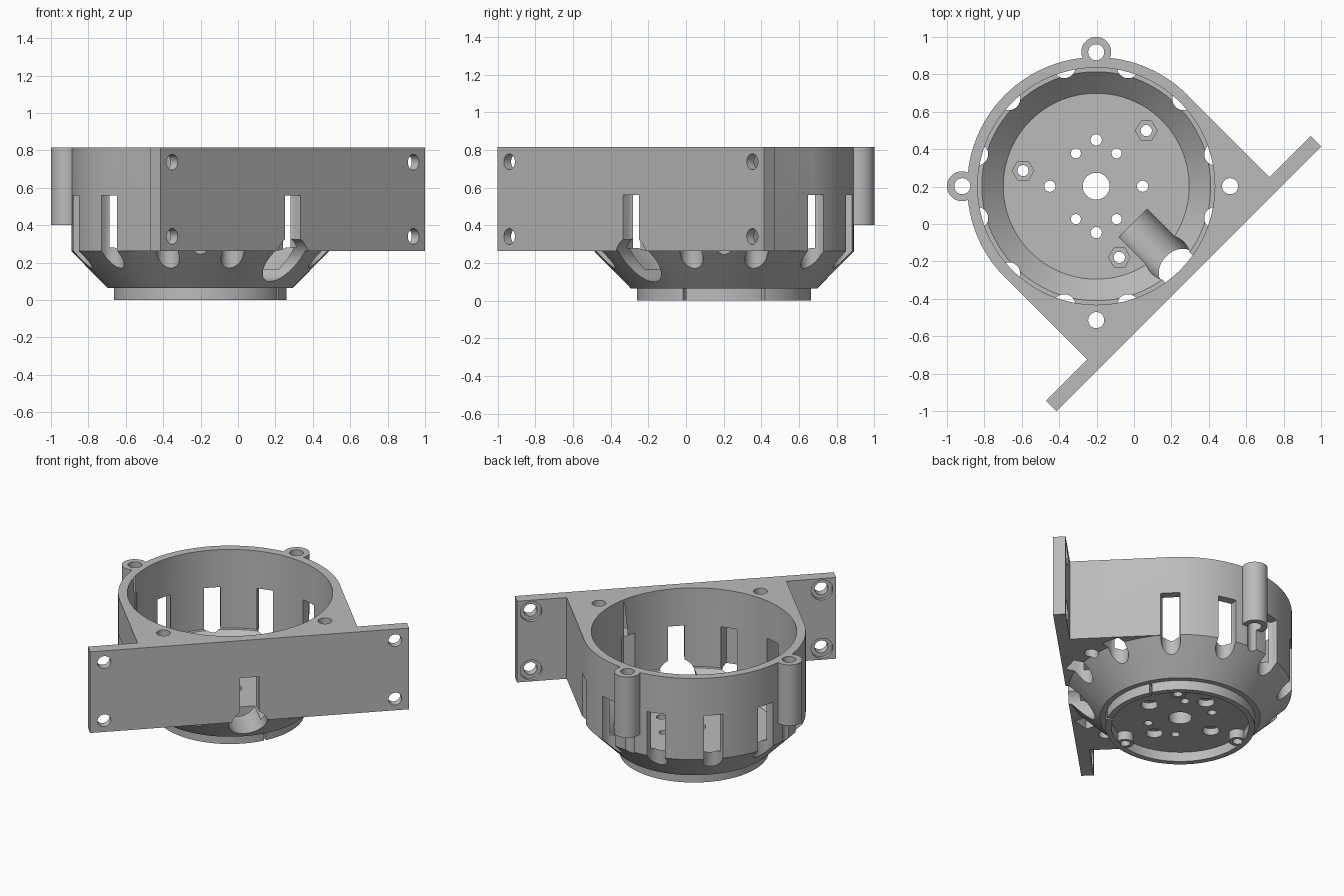
import bpy, bmesh
from math import sin, cos, pi, radians
from mathutils import Matrix, Vector

cube = bpy.data.objects.get("Cube")
if cube:
    bpy.data.objects.remove(cube, do_unlink=True)

CENTRE = Vector((-0.202, 0.202, 0))      # axis of the round bowl
TOP, SHELF, BASE, FLOOR = 0.815, 0.262, 0.065, 0.165
FACING = Matrix.Rotation(radians(-45), 4, 'Z')   # local x points out through the plate

grey = bpy.data.materials.new("light grey")
grey.use_nodes = True
grey.diffuse_color = (0.5, 0.5, 0.5, 1)
grey.node_tree.nodes["Principled BSDF"].inputs["Base Color"].default_value = grey.diffuse_color


def finish(name, bm, matrix=Matrix()):
    bmesh.ops.recalc_face_normals(bm, faces=bm.faces)
    mesh = bpy.data.meshes.new(name)
    bm.to_mesh(mesh)
    bm.free()
    mesh.transform(Matrix.Translation(CENTRE) @ matrix)
    mesh.materials.append(grey)
    obj = bpy.data.objects.new(name, mesh)
    bpy.context.collection.objects.link(obj)
    return obj


def prism(name, points, z0, z1, matrix=Matrix()):
    bm = bmesh.new()
    face = bm.faces.new([bm.verts.new((x, y, z0)) for x, y in points])
    new = bmesh.ops.extrude_face_region(bm, geom=[face])["geom"]
    bmesh.ops.translate(bm, verts=[v for v in new if isinstance(v, bmesh.types.BMVert)],
                        vec=(0, 0, z1 - z0))
    return finish(name, bm, matrix)


def rod(name, x, y, r, z0, z1, sides=32, matrix=Matrix()):
    ring = [(x + r * cos(2 * pi * i / sides), y + r * sin(2 * pi * i / sides)) for i in range(sides)]
    return prism(name, ring, z0, z1, matrix)


def block(name, x0, x1, half, z0, z1, matrix=Matrix()):
    return prism(name, [(x0, -half), (x1, -half), (x1, half), (x0, half)], z0, z1, matrix)


def lathe(name, profile, sides=120):
    # Profile runs from the axis out and back to the axis
    bm = bmesh.new()
    rings = [[bm.verts.new((r * cos(2 * pi * i / sides), r * sin(2 * pi * i / sides), z))
              for i in range(sides)] for r, z in profile]
    for low, high in zip(rings, rings[1:]):
        for i in range(sides):
            j = (i + 1) % sides
            bm.faces.new((low[i], low[j], high[j], high[i]))
    bm.faces.new(rings[0])
    bm.faces.new(rings[-1])
    return finish(name, bm)


def combine(target, tool, operation='DIFFERENCE'):
    mod = target.modifiers.new("combine", 'BOOLEAN')
    mod.operation, mod.solver, mod.object = operation, 'EXACT', tool
    bpy.context.view_layer.objects.active = target
    bpy.ops.object.modifier_apply(modifier=mod.name)
    bpy.data.objects.remove(tool, do_unlink=True)


def polar(r, degrees):
    return r * cos(radians(degrees)), r * sin(radians(degrees))


def spin(degrees):
    return Matrix.Rotation(radians(degrees), 4, 'Z')


# Outer bowl with its tapered underside
housing = lathe("housing", [(0.495, BASE), (0.69, SHELF), (0.69, TOP), (0.495, TOP)])

# Square shoulder and wide mounting plate, one T-shaped outline
half = [(0.0, 0.689), (0.622, 0.689), (0.622, 1.0), (0.70, 1.0)]
outline = half + [(x, -y) for x, y in reversed(half)]
combine(housing, prism("shoulder", outline, SHELF, TOP, FACING), 'UNION')

# Screw ears on the round side
for angle in (90, 180):
    combine(housing, rod("ear", *polar(0.718, angle), 0.08, 0.4, TOP), 'UNION')

# Bowl interior with a small ledge
combine(housing, lathe("cavity", [(0.497, FLOOR), (0.612, 0.28), (0.634, 0.28),
                                  (0.634, 1.0), (0.497, 1.0)]))

# Locating ring below, with two slits, and the three screw bosses
ring = lathe("locating_ring", [(0.462, 0), (0.462, 0.08), (0.3, 0.08), (0.3, 0)])
combine(ring, lathe("ring_bore", [(0.425, -0.1), (0.425, BASE), (0.3, BASE), (0.3, -0.1)][:2]))
for angle in (-27, 27):
    combine(ring, block("slit", 0.35, 0.6, 0.008, -0.1, BASE, spin(angle)))
combine(housing, ring, 'UNION')
for angle in (48, 168, 288):
    x, y = polar(0.4, angle)
    combine(housing, rod("boss", x, y, 0.052, 0.005, 0.08), 'UNION')
    combine(housing, rod("boss_hole", x, y, 0.03, -0.1, 0.3, 24))
    combine(housing, rod("nut_pocket", x, y, 0.058, 0.125, 0.3, 6))

# Vent slots, round on the inside and open to the outside
for k in range(12):
    arc = [polar(0.06, a) for a in range(90, 271, 12)]
    slot = [(0.66 + x, y) for x, y in arc] + [(0.75, -0.06), (0.75, 0.06)]
    combine(housing, prism("vent", slot, 0.07, 0.56, spin(15 + 30 * k)))

# Cable channel running level out under the plate
tip = Matrix.Translation((0, 0, 0.22)) @ Matrix.Rotation(pi / 2, 4, 'Y')
combine(housing, rod("channel", 0, 0, 0.12, 0.28, 1.0, 48, FACING @ tip))

# Vertical screw holes in the ears and shoulder
for angle in (0, 90, 180, 270):
    combine(housing, rod("screw_hole", *polar(0.716, angle), 0.043, 0.1, 1.0))

# Floor holes: centre, four counterbored, four small
combine(housing, rod("centre_hole", 0, 0, 0.072, -0.1, 0.3, 48))
for angle in (0, 90, 180, 270):
    x, y = polar(0.248, angle)
    combine(housing, rod("floor_hole", x, y, 0.03, -0.1, 0.3, 24))
    combine(housing, rod("counterbore", x, y, 0.052, -0.1, 0.11))
for sx in (-1, 1):
    for sy in (-1, 1):
        combine(housing, rod("small_hole", 0.109 * sx, 0.176 * sy, 0.027, -0.1, 0.3, 24))

# Plate corner holes with shallow recesses behind
for side in (-1, 1):
    for z in (0.34, 0.737):
        axis = FACING @ Matrix.Translation((0, 0.912 * side, z)) @ Matrix.Rotation(pi / 2, 4, 'Y')
        combine(housing, rod("plate_hole", 0, 0, 0.042, 0.5, 0.9, 32, axis))
        combine(housing, rod("plate_recess", 0, 0, 0.068, 0.5, 0.645, 32, axis))

# Smooth curved walls, crisp edges
bpy.ops.object.select_all(action='DESELECT')
housing.select_set(True)
bpy.context.view_layer.objects.active = housing
bpy.ops.object.shade_smooth_by_angle(angle=radians(25))
